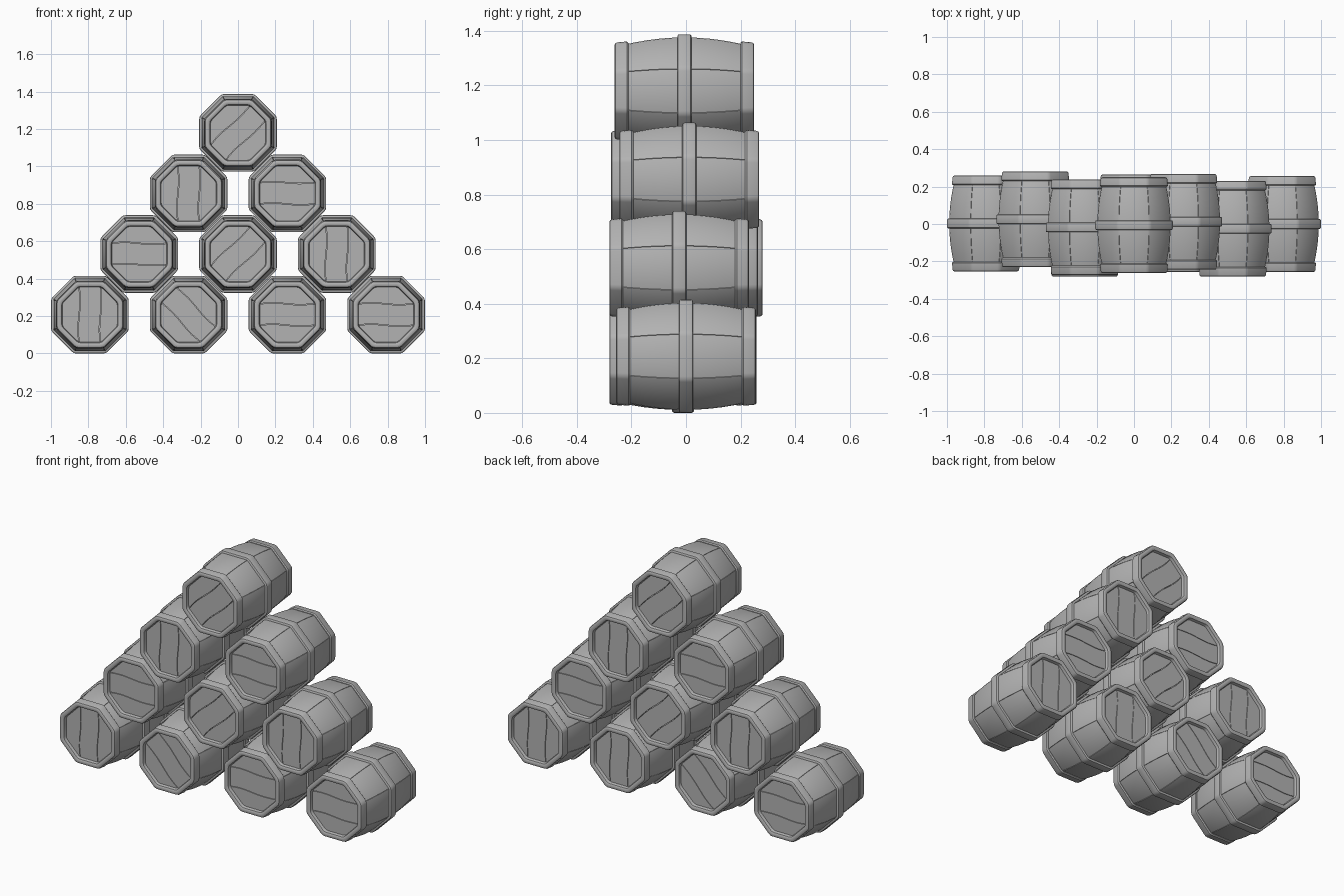
import bpy, bmesh
from math import sin, cos, tan, pi, radians, sqrt
from mathutils import Matrix, Vector

cube = bpy.data.objects.get("Cube")
if cube:
    bpy.data.objects.remove(cube, do_unlink=True)

grey = bpy.data.materials.new("plain_grey")
grey.use_nodes = True
tone = (0.45, 0.45, 0.45, 1)
grey.diffuse_color = tone
grey.node_tree.nodes["Principled BSDF"].inputs["Base Color"].default_value = tone

STEP = pi / 4
HALF = STEP / 2


def octagon(bm, y, r, soft=0.0):
    """Ring around y with flat-side distance r and optionally rounded corners."""
    ring = []
    for k in range(8):
        a = HALF + k * STEP
        c = (r - soft) / cos(HALF)
        for turn in ((-HALF, 0, HALF) if soft else (0,)):
            ring.append(bm.verts.new((c * cos(a) + soft * cos(a + turn), y,
                                      c * sin(a) + soft * sin(a + turn))))
    return ring


def bridge(bm, first, second, closed=True):
    n = len(first)
    for i in range(n if closed else n - 1):
        j = (i + 1) % n
        bm.faces.new((first[i], first[j], second[j], second[i]))


def finish(bm, name):
    bmesh.ops.recalc_face_normals(bm, faces=bm.faces)
    mesh = bpy.data.meshes.new(name)
    bm.to_mesh(mesh)
    bm.free()
    mesh.materials.append(grey)
    return mesh


def bulge(y):
    return 0.196 - 0.55 * y * y


def make_staves():
    bm = bmesh.new()
    stations = [-0.225 + 0.45 * i / 10 for i in range(11)]
    # closed core behind the seams
    rings = [octagon(bm, y, bulge(y) - 0.006) for y in stations]
    for a, b in zip(rings, rings[1:]):
        bridge(bm, a, b)
    bm.faces.new(rings[0])
    bm.faces.new(rings[-1])
    # eight bowed boards with narrow seams
    for k in range(8):
        turn = Matrix.Rotation(k * STEP, 3, 'Y')
        rows = []
        for y in stations:
            r = bulge(y)
            w = r * tan(HALF) - 0.0015
            shape = ((-w, r - 0.008), (-w, r - 0.001), (0.002 - w, r),
                     (w - 0.002, r), (w, r - 0.001), (w, r - 0.008))
            rows.append([bm.verts.new(turn @ Vector((x, y, z))) for x, z in shape])
        for a, b in zip(rows, rows[1:]):
            bridge(bm, a, b)
        bm.faces.new(rows[0])
        bm.faces.new(rows[-1])
    return finish(bm, "barrel_staves")


def make_hoops():
    bm = bmesh.new()
    middle = ((-0.026, 0.185), (-0.026, 0.201), (-0.023, 0.206), (-0.018, 0.2075),
              (0.018, 0.2075), (0.023, 0.206), (0.026, 0.201), (0.026, 0.185))
    rim = ((0.205, 0.155), (0.205, 0.176), (0.211, 0.181), (0.246, 0.178),
           (0.253, 0.175), (0.256, 0.169), (0.256, 0.158), (0.252, 0.151), (0.228, 0.145))
    for profile in (middle, rim, [(-y, r) for y, r in rim]):
        rings = [octagon(bm, y, r, 0.03) for y, r in profile]
        for a, b in zip(rings, rings[1:] + rings[:1]):
            bridge(bm, a, b)
    return finish(bm, "barrel_hoops")


def make_lids():
    """Three boards with wavy joints at each end."""
    bm = bmesh.new()
    a, joint, gap = 0.149, 0.057, 0.0015
    corner = a * tan(HALF)

    def wavy(side, shift):
        return [(side * joint + shift + 0.005 * sin(pi * t) * (1 - 0.4 * t),
                 a * t) for t in [-1 + i / 5 for i in range(11)]]

    boards = [wavy(-1, gap) + wavy(1, -gap)[::-1]]
    for s in (-1, 1):
        boards.append(wavy(s, s * gap) + [(s * corner, a), (s * a, corner),
                                          (s * a, -corner), (s * corner, -a)])
    for back in (False, True):
        for outline in boards:
            layers = []
            for y in (-0.222, -0.236):
                pts = [(v, -y, u) if back else (u, y, v) for u, v in outline]
                layers.append([bm.verts.new(p) for p in pts])
            bridge(bm, *layers)
            bm.faces.new(layers[0])
            bm.faces.new(layers[1])
    return finish(bm, "barrel_lids")


parts = [("staves", make_staves()), ("hoops", make_hoops()), ("lids", make_lids())]

# per row: (turn of the barrel, push along its axis), from -x to +x
rows = [
    [(0, 0.003), (-45, -0.025), (90, 0.0), (90, 0.0)],
    [(90, 0.025), (45, 0.008), (0, -0.025)],
    [(0, -0.018), (90, 0.012)],
    [(45, -0.006)],
]
SPACING, RISE, RADIUS = 0.528, 0.324, 0.2075
made = []
for level, row in enumerate(rows):
    for i, (angle, push) in enumerate(row):
        x = (i - (len(row) - 1) / 2) * SPACING
        for part, mesh in parts:
            ob = bpy.data.objects.new(f"barrel_{level + 1}_{i + 1}_{part}", mesh)
            ob.location = (x, push, RADIUS + level * RISE)
            ob.rotation_euler = (0, radians(angle), 0)
            bpy.context.collection.objects.link(ob)
            made.append(ob)

# smooth bowed boards and hoops, keeping the corners crisp
bpy.ops.object.select_all(action='DESELECT')
for ob in made[:3]:
    ob.select_set(True)
bpy.context.view_layer.objects.active = made[0]
bpy.ops.object.shade_smooth_by_angle(angle=radians(35))
